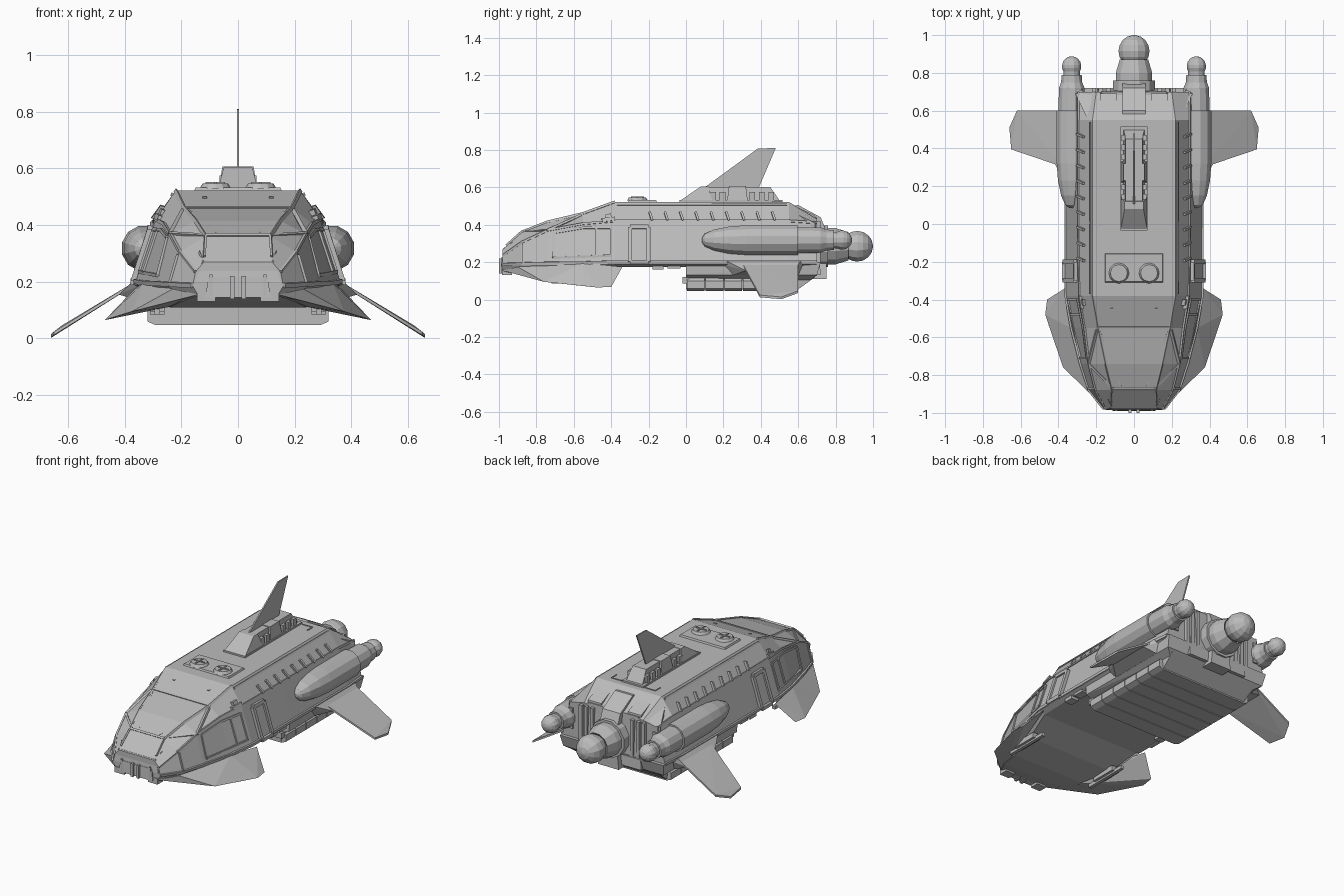
import bpy, bmesh, math
from mathutils import Vector as V

old = bpy.data.objects.get("Cube")
if old:
    bpy.data.objects.remove(old)

mat = bpy.data.materials.new("hull grey")
mat.use_nodes = True
GREY = (0.5, 0.5, 0.5, 1)
mat.diffuse_color = GREY
mat.node_tree.nodes["Principled BSDF"].inputs["Base Color"].default_value = GREY


def finish(name, bm):
    bmesh.ops.recalc_face_normals(bm, faces=bm.faces)
    me = bpy.data.meshes.new(name)
    bm.to_mesh(me)
    bm.free()
    me.materials.append(mat)
    ob = bpy.data.objects.new(name, me)
    bpy.context.collection.objects.link(ob)
    return ob


def solids(name, pieces, mirror=True):
    """Each piece is a list of points wrapped in a convex solid."""
    bm = bmesh.new()
    for pts in pieces:
        for s in ((1, -1) if mirror else (1,)):
            vs = [bm.verts.new((p[0] * s, p[1], p[2])) for p in pts]
            r = bmesh.ops.convex_hull(bm, input=vs)
            junk = {g for g in r["geom_interior"] + r["geom_unused"] if isinstance(g, bmesh.types.BMVert)}
            bmesh.ops.delete(bm, geom=list(junk), context="VERTS")
    bmesh.ops.dissolve_limit(bm, angle_limit=0.01, verts=bm.verts, edges=bm.edges)
    return finish(name, bm)


def box(x0, x1, y0, y1, z0, z1):
    return [(x, y, z) for x in (x0, x1) for y in (y0, y1) for z in (z0, z1)]


def frustum(x0, y0, y1, z0, x1, y2, y3, z1):
    """Centred block with a rectangular bottom and a rectangular top."""
    return [(s * x0, y, z0) for s in (1, -1) for y in (y0, y1)] + \
           [(s * x1, y, z1) for s in (1, -1) for y in (y2, y3)]


def bar(p, q, out, w=0.012, t=0.008):
    """Strip from p to q that stands out along the direction out."""
    p, q, out = V(p), V(q), V(out).normalized()
    side = (q - p).cross(out).normalized() * w / 2
    return [e + side * a + out * b for e in (p, q) for a in (1, -1) for b in (t, -t)]


def lathe(name, profile, cx, cz, n=12, pairs=True):
    """Turned shape along y from (y, radius) points."""
    bm = bmesh.new()
    for s in ((1, -1) if pairs else (1,)):
        rings = [[bm.verts.new((s * cx + r * math.cos(2 * math.pi * (i + .5) / n), y,
                                cz + r * math.sin(2 * math.pi * (i + .5) / n))) for i in range(n)]
                 for y, r in profile]
        for a, b in zip(rings, rings[1:]):
            for i in range(n):
                bm.faces.new((a[i], a[i - 1], b[i - 1], b[i]))
        bm.faces.new(rings[0])
        bm.faces.new(rings[-1])
    return finish(name, bm)


def ball(y, r, start):
    return [(y + r * math.sin(a), r * math.cos(a))
            for a in [math.radians(start + (86 - start) * i / 6) for i in range(7)]]


# Hull stations: y, then half section from belly to roof edge
STATIONS = [
    (-.98, (.14, .152), (.16, .185), (.15, .235), (.12, .27)),
    (-.88, (.20, .13), (.24, .185), (.205, .305), (.115, .36)),
    (-.74, (.24, .11), (.285, .185), (.24, .37), (.15, .415)),
    (-.55, (.29, .12), (.335, .185), (.262, .405), (.19, .46)),
    (-.38, (.33, .175), (.365, .19), (.29, .42), (.22, .522)),
    (.0, (.34, .175), (.365, .19), (.295, .42), (.22, .522)),
    (.55, (.34, .175), (.365, .19), (.295, .42), (.22, .522)),
    (.70, (.33, .175), (.35, .19), (.295, .41), (.20, .43)),
]
LENGTH = [s[0] for s in STATIONS]


def hull_point(y, k):
    """Point on the left hull at y; k runs 0 belly to 3 roof edge."""
    for a, b in zip(STATIONS, STATIONS[1:]):
        if y <= b[0]:
            break
    f = (y - a[0]) / (b[0] - a[0])
    i = min(int(k), 2)
    at = lambda j: V(a[j + 1]).lerp(V(b[j + 1]), f)
    p = at(i).lerp(at(i + 1), k - i)
    return V((p.x, y, p.y))


def strips(name, runs, w=0.012, t=0.007):
    """Ridges on both hull sides along runs of (y, k)."""
    out = []
    for run in runs:
        pts = [hull_point(*c) for c in run]
        for p, q in zip(pts, pts[1:]):
            mid = (p + q) / 2
            out.append(bar(p, q, (mid.x, 0, .5 * (mid.z - .25)), w, t))
    return solids(name, out)


bm = bmesh.new()
rings = []
for y, *half in STATIONS:
    rings.append([bm.verts.new((x, y, z)) for x, z in half] +
                 [bm.verts.new((-x, y, z)) for x, z in reversed(half)])
for a, b in zip(rings, rings[1:]):
    for i in range(8):
        bm.faces.new((a[i], a[i - 1], b[i - 1], b[i]))
bm.faces.new(rings[0])
bm.faces.new(rings[-1])
finish("hull", bm)

# Hull seams, window frames and side door
strips("sill_rail", [[(y, 1.05) for y in LENGTH]], .016)
strips("shoulder_rail", [[(y, 2) for y in LENGTH]], .012, .005)
strips("window_frames", [
    [(-.87, 1.1), (-.87, 1.9)], [(-.71, 1.2), (-.71, 1.9), (-.55, 1.9), (-.40, 1.85), (-.40, 1.2), (-.71, 1.2)],
    [(-.48, 1.2), (-.48, 1.9)], [(-.74, 2), (-.56, 2.9)]])
strips("windscreen_frame", [[(-.96, 3), (-.88, 3), (-.74, 3), (-.55, 3), (-.38, 3)]], .014, .004)
strips("door_frame", [[(-.30, 1.05), (-.30, 1.85), (-.20, 1.85), (-.20, 1.05), (-.30, 1.05)]], .022, .018)
strips("door_panel", [[(-.25, 1.05), (-.25, 1.85)]], .09, .008)
strips("shoulder_latch", [[(-.45, 2.1), (-.38, 2.1)], [(-.43, 2.3), (-.40, 2.3)]], .02, .012)
strips("vent_slats", [[(-.18 + .082 * i, 2.02), (-.195 + .082 * i, 2.45)] for i in range(9)], .012, .014)
strips("roof_edge_lip", [[(-.37, 2.85), (.54, 2.85)]], .012, .006)
solids("windscreen_crossbars", [
    bar((-.115, -.875, .362), (.115, -.875, .362), (0, -1, 1)),
    bar((-.19, -.55, .46), (.19, -.55, .46), (0, -.3, 1), .014, .005)], False)
solids("windscreen_struts", [bar((.11, -.87, .362), (.24, -.74, .37), (.3, -.5, 1), .012, .006),
                             bar((.07, -.86, .366), (.18, -.57, .455), (0, -.3, 1), .008, .004),
                             bar((.11, -.45, .495), (.125, -.45, .495), (0, -.3, 1), .01, .006)])

# Nose hood, bumper and lamps
solids("nose_hood", [frustum(.15, -.985, -.87, .20, .125, -.975, -.89, .275),
                     frustum(.115, -.99, -.95, .145, .105, -.985, -.95, .215)], False)
solids("nose_clamps", [box(.012, .028, -1, -.96, .14, .22), box(.09, .10, -.99, -.96, .15, .225),
                       [(.14, -.95, .2), (.12, -.97, .27), (.135, -.93, .31), (.15, -.9, .28)]])
solids("nose_lamps", [box(.08, .145, -.985, -.93, .13, .165)])

# Flared front fins that run back from the nose
outer = [(.14, -.98, .155), (.375, -.76, .095), (.45, -.54, .072), (.47, -.48, .065), (.46, -.40, .067)]
solids("front_fins", [outer + [(.365, -.34, .175), (.23, -.90, .175), (.335, -.55, .195), (.25, -.74, .11)]])
solids("landing_skids", [box(.26, .31, -.66, -.50, .095, .125), box(.275, .295, -.72, -.44, .085, .105)])

# Lower rear hull and ribbed keel
solids("lower_hull", [
    [(s * x, y, z) for s in (1, -1) for x, y, z in
     ((.35, 0, .2), (.35, .72, .2), (.345, 0, .13), (.34, .70, .13), (.30, 0, .115), (.29, .66, .10))],
    frustum(.29, .0, .60, .055, .30, 0, .69, .12)], False)
solids("keel_ribs", [[(s * x, y, z) for s in (1, -1) for x, z in ((.29, .047), (.32, .06), (.32, .10), (.30, .12))
                      for y in (.005 + .1 * i, .10 + .1 * i)] for i in range(6)], False)
solids("keel_lugs", [box(.26, .31, -.02, .02, .085, .12)])
solids("belly_plates", [box(.30, .35, -.18, -.12, .16, .18), box(.30, .35, -.10, -.03, .165, .18)])

# Rear wings with root fairings
root = [(.37, .30, .185), (.37, .60, .185)]
tip = [(.65, .395, .012), (.66, .51, .002), (.62, .60, .035)]
solids("rear_wings", [[(x, y, z + d) for x, y, z in root + tip for d in (0, .012)]])
solids("wing_roots", [[(.34, .19, .19), (.34, .63, .19), (.34, .25, .13), (.34, .6, .13), (.42, .32, .155),
                       (.42, .58, .155), (.37, .22, .205), (.37, .61, .205)]])

# Side engine pods and main thruster
lathe("side_pods", [(.085, .012), (.10, .035), (.15, .058), (.23, .075), (.32, .082), (.60, .082), (.60, .072),
                    (.72, .07), (.75, .058), (.79, .055), (.79, .045)] + ball(.835, .053, -30), .33, .318)
solids("pod_mounts", [box(.27, .34, .18, .71, .255, .38)])
lathe("main_thruster", [(.66, .115), (.76, .115), (.76, .10), (.80, .10), (.87, .078)] + ball(.915, .085, -42), 0, .285, 12, False)

# Stern blocks, hatch and vanes
solids("stern_core", [frustum(.20, .66, .72, .13, .17, .60, .70, .44)], False)
solids("stern_hatch", [[(s * .06, y, z) for s in (1, -1) for y, z in
                        ((.56, .50), (.60, .505), (.72, .44), (.745, .38), (.7, .36))],
                       frustum(.07, .62, .75, .11, .06, .66, .75, .20)], False)
solids("stern_shoulders", [[(x, y, z) for x in (.09, .18) for y, z in
                            ((.53, .50), (.58, .50), (.69, .45), (.70, .40), (.6, .38))],
                           [(.24, .54, .48), (.31, .69, .41), (.31, .69, .20), (.25, .70, .20), (.22, .70, .42)]])
solids("stern_vanes", [box(x, x + .022, .66, .72, .20, .42) for x in (.125, .165, .20)])

# Roof spine and tail fin
solids("spine_plate", [box(-.072, .072, -.035, .515, .52, .532)], False)
solids("roof_spine", [frustum(.07, -.03, .14, .53, .05, .08, .12, .605),
                      frustum(.055, .10, .50, .53, .045, .12, .45, .603),
                      frustum(.068, .22, .33, .53, .055, .23, .32, .607)], False)
solids("spine_brackets", [box(.045, .066, y, y + .03, .53, .575) for y in (.13, .18, .34, .39, .44)])
solids("tail_fin", [[(x, y, z) for x in (-.004, .004) for y, z in ((.10, .60), (.385, .808), (.48, .81), (.39, .60))]], False)

# Roof vents
solids("roof_vent_plate", [frustum(.155, -.31, -.155, .52, .15, -.305, -.16, .532)], False)
disc = lambda r, z: [(.08 + r * math.cos(math.pi * i / 6), -.26 + r * math.sin(math.pi * i / 6), z) for i in range(12)]
solids("roof_vents", [disc(.055, .53) + disc(.045, .547)])
solids("vent_blades", [box(.045, .115, -.264, -.256, .54, .552), box(.076, .084, -.295, -.225, .54, .552)])
solids("roof_seams", [box(.08, .15, .505, .511, .52, .526), box(.145, .151, .46, .511, .52, .526)])
